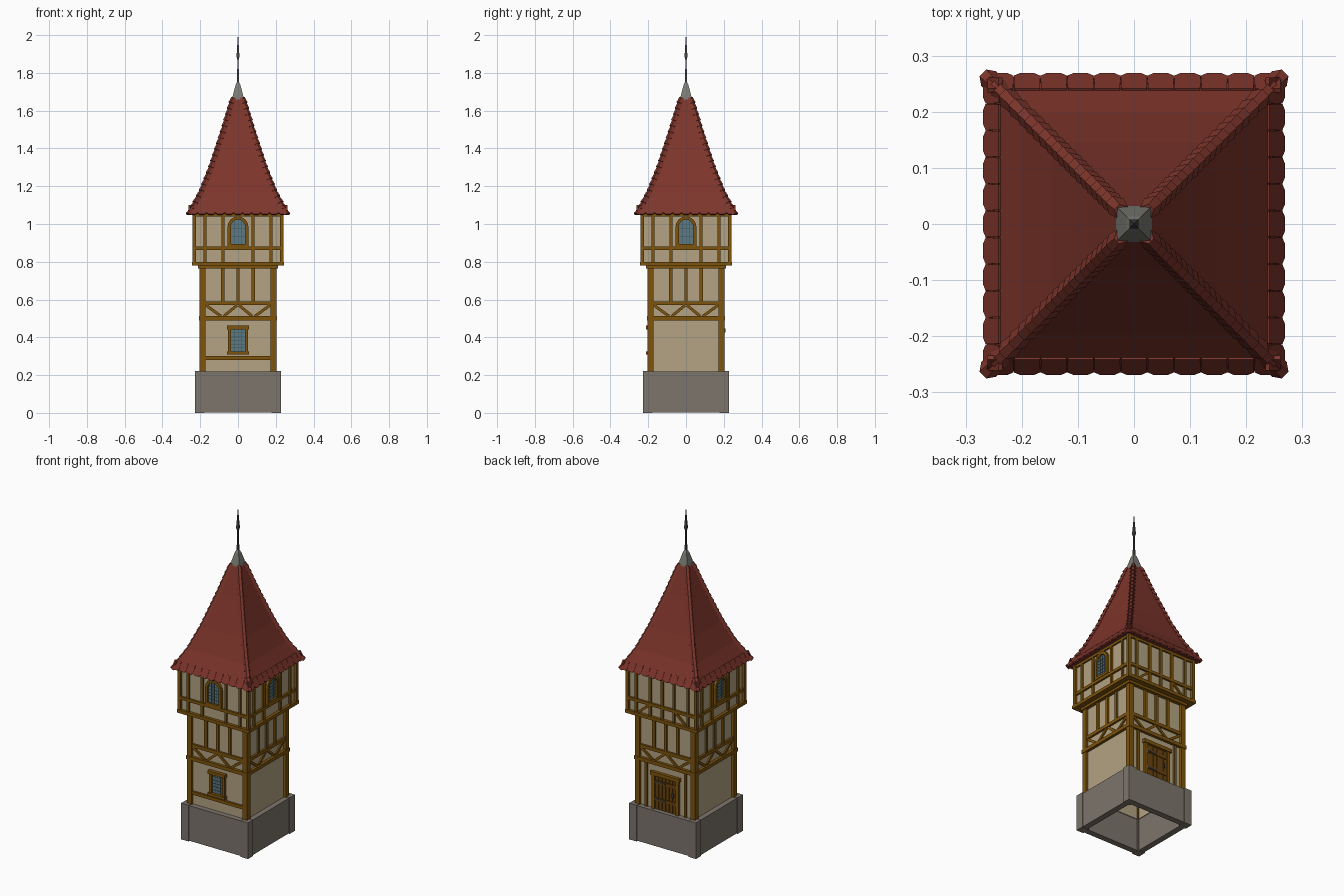
import bpy, bmesh, math
from mathutils import Vector, Matrix

if "Cube" in bpy.data.objects:
    bpy.data.objects.remove(bpy.data.objects["Cube"])


def material(name, r, g, b):
    m = bpy.data.materials.new(name)
    lin = [((c / 255 + 0.055) / 1.055) ** 2.4 for c in (r, g, b)]
    m.diffuse_color = (*lin, 1)
    m.use_nodes = True
    m.node_tree.nodes["Principled BSDF"].inputs["Base Color"].default_value = m.diffuse_color
    return m


PLASTER = material("plaster", 180, 163, 131)
TIMBER = material("timber", 126, 84, 12)
DOOR = material("door wood", 104, 66, 14)
STONE = material("stone", 125, 117, 108)
ROOF = material("roof tile", 125, 53, 43)
GLASS = material("window glass", 92, 122, 130)
LEAD = material("window lead", 66, 88, 94)
METAL = material("roof metal", 124, 124, 117)
IRON = material("iron", 72, 68, 64)

parts = {}


def part(name, mat):
    if name not in parts:
        parts[name] = (bmesh.new(), mat)
    return parts[name][0]


def solid(bm, rings, caps=True):
    """Loft between rings of equal point count."""
    vs = [[bm.verts.new(p) for p in r] for r in rings]
    n = len(rings[0])
    for a, b in zip(vs, vs[1:]):
        for i in range(n):
            j = (i + 1) % n
            bm.faces.new((a[i], a[j], b[j], b[i]))
    if caps:
        bm.faces.new(vs[0][::-1])
        bm.faces.new(vs[-1])


def plate(bm, k, pts, d0, d1):
    """Extrude a (u, z) outline between depths d0 and d1 on side k (0 front, 1 right, 2 back, 3 left)."""
    rot = Matrix.Rotation(k * math.pi / 2, 3, 'Z')
    solid(bm, [[rot @ Vector((u, -d, z)) for u, z in pts] for d in (d0, d1)])


def rect(bm, k, u0, u1, z0, z1, d0, d1):
    plate(bm, k, [(u0, z0), (u1, z0), (u1, z1), (u0, z1)], d0, d1)


def brace(bm, k, a, b, w, d0, d1):
    a, b = Vector(a), Vector(b)
    t = (b - a).normalized()
    n = Vector((-t.y, t.x)) * w / 2
    plate(bm, k, [a - n, b - n, b + n, a + n], d0, d1)


def square(h, z):
    return [(-h, -h, z), (h, -h, z), (h, h, z), (-h, h, z)]


# stone base: hollow, four walls and four corner blocks
for k in range(4):
    rect(part("base_walls", STONE), k, -0.215, 0.215, 0.003, 0.218, 0.185, 0.222)
    rect(part("base_corner_stones", STONE), k, 0.177, 0.227, 0, 0.222, 0.177, 0.227)

# plaster bodies: open lower storeys, closed upper storey
for k in range(4):
    rect(part("lower_plaster", PLASTER), k, -0.19, 0.19, 0.2, 0.79, 0.18, 0.19)
solid(part("upper_plaster", PLASTER), [square(0.226, 0.782), square(0.226, 1.07)])

# timber frame
for k in range(4):
    low = part("lower_timber_frame", TIMBER)
    rect(low, k, 0.172, 0.204, 0.2, 0.785, 0.172, 0.204)          # corner post
    rect(low, k, -0.207, 0.207, 0.49, 0.512, 0.185, 0.207)        # rails
    rect(low, k, -0.2, 0.2, 0.57, 0.59, 0.185, 0.202)
    rect(low, k, -0.212, 0.212, 0.765, 0.79, 0.185, 0.212)
    for u in (-0.08, 0, 0.08):                                    # studs
        rect(low, k, u - 0.009, u + 0.009, 0.585, 0.77, 0.185, 0.2)
    for s in (-1, 1):                                             # zigzag braces
        brace(low, k, (s * 0.17, 0.57), (s * 0.09, 0.512), 0.015, 0.185, 0.198)
        brace(low, k, (s * 0.075, 0.512), (s * 0.005, 0.57), 0.015, 0.185, 0.198)
    up = part("upper_timber_frame", TIMBER)
    rect(up, k, 0.222, 0.241, 0.785, 1.06, 0.222, 0.241)
    rect(up, k, -0.244, 0.244, 0.78, 0.8, 0.2, 0.244)
    rect(up, k, -0.236, 0.236, 0.862, 0.88, 0.22, 0.238)
    rect(up, k, -0.236, 0.236, 1.04, 1.06, 0.22, 0.236)
    studs = [-0.175, -0.08, 0.08, 0.175] + ([0] if k == 2 else [])
    for u in studs:
        rect(up, k, u - 0.008, u + 0.008, 0.795, 1.05, 0.22, 0.236)
    if k == 2:
        for s in (-1, 1):
            brace(up, k, (s * 0.16, 0.8), (s * 0.09, 0.862), 0.014, 0.22, 0.234)
rect(part("lower_timber_frame", TIMBER), 0, -0.18, 0.18, 0.28, 0.3, 0.185, 0.202)

# lower front window
fr = part("lower_window_frame", TIMBER)
rect(fr, 0, -0.058, 0.058, 0.442, 0.462, 0.185, 0.212)
rect(fr, 0, -0.058, 0.058, 0.308, 0.326, 0.185, 0.212)
for s in (-1, 1):
    rect(fr, 0, min(s * 0.053, s * 0.036), max(s * 0.053, s * 0.036), 0.32, 0.445, 0.185, 0.205)
rect(part("lower_window_glass", GLASS), 0, -0.037, 0.037, 0.324, 0.444, 0.188, 0.194)
for u in (-0.018, 0, 0.018):
    rect(part("lower_window_leads", LEAD), 0, u - 0.001, u + 0.001, 0.324, 0.444, 0.192, 0.196)
for i in range(1, 6):
    z = 0.324 + i * 0.02
    rect(part("lower_window_leads", LEAD), 0, -0.037, 0.037, z - 0.001, z + 0.001, 0.192, 0.196)


# arched windows in the upper storey (front, right, left)
def arch(h, z0, zs, zt, n=8):
    pts = [(h, z0)] + [(h * math.cos(math.pi * i / n), zs + (zt - zs) * math.sin(math.pi * i / n))
                       for i in range(n + 1)]
    return pts + [(-h, z0)]


for k in (0, 1, 3):
    outer, inner = arch(0.055, 0.88, 0.985, 1.04), arch(0.038, 0.895, 0.985, 1.023)
    for i in range(len(outer)):
        j = (i + 1) % len(outer)
        plate(part("arched_window_frames", TIMBER), k,
              [outer[i], outer[j], inner[j], inner[i]], 0.22, 0.241)
    plate(part("arched_window_glass", GLASS), k, arch(0.039, 0.894, 0.985, 1.024), 0.222, 0.23)
    for u in (-0.018, 0, 0.018):
        rect(part("arched_window_leads", LEAD), k, u - 0.001, u + 0.001, 0.895, 1.015, 0.228, 0.232)
    for i in range(1, 6):
        z = 0.895 + i * 0.02
        rect(part("arched_window_leads", LEAD), k, -0.037, 0.037, z - 0.001, z + 0.001, 0.228, 0.232)

# back door with planks, frame, hinges and ring
for i in range(6):
    u = -0.072 + i * 0.024
    rect(part("door_planks", DOOR), 2, u + 0.0008, u + 0.0232, 0.2, 0.43, 0.185, 0.196)
for z in (0.27, 0.375):
    rect(part("door_battens", DOOR), 2, -0.07, 0.07, z, z + 0.02, 0.19, 0.2)
    rect(part("door_hinges", IRON), 2, -0.072, 0.0, z + 0.006, z + 0.014, 0.195, 0.202)
rect(part("door_handle", IRON), 2, 0.045, 0.055, 0.315, 0.345, 0.19, 0.204)
df = part("door_frame", TIMBER)
rect(df, 2, -0.098, 0.098, 0.425, 0.447, 0.185, 0.21)
for s in (-1, 1):
    rect(df, 2, s * 0.081 - 0.01, s * 0.081 + 0.01, 0.2, 0.43, 0.185, 0.205)
    rect(df, 2, s * 0.133 - 0.008, s * 0.133 + 0.008, 0.2, 0.495, 0.185, 0.2)

# roof: flared square spire
profile = [(0.262, 1.055), (0.198, 1.17), (0.146, 1.3), (0.08, 1.5), (0.026, 1.68)]
solid(part("roof", ROOF), [square(h, z) for h, z in profile])

# scalloped eave tiles
N = 11
for k in range(4):
    for i in range(N):
        u, w = -0.262 + (i + 0.5) * 0.524 / N, 0.524 / N / 2
        rot = Matrix.Rotation(k * math.pi / 2, 3, 'Z')
        out = [(-w, .05), (-w, .004), (-w * .5, -.006), (w * .5, -.006), (w, .004), (w, .05)]
        rings = []
        for off in (-0.004, 0.005):
            rings.append([rot @ Vector((max(-0.268, min(0.268, u + a * (1 - b))),
                                        -(0.262 - b * 0.49 + off * 0.87), 1.055 + b * 0.87 + off * 0.49))
                          for a, b in out])
        solid(part("eave_tiles", ROOF), rings)

# overlapping hip tiles along the four edges
def hip_point(t):
    z = 1.052 + t * 0.62
    for (h0, z0), (h1, z1) in zip(profile, profile[1:]):
        if z <= z1 or z1 == profile[-1][1]:
            h = h0 + (h1 - h0) * (z - z0) / (z1 - z0)
            return Vector((h, -h, z))


T = 20
for k in range(4):
    rot = Matrix.Rotation(k * math.pi / 2, 3, 'Z')
    for i in range(T):
        a, b = hip_point(i / T), hip_point(min(1, (i + 1.25) / T))
        t = (b - a).normalized()
        s = Vector((1, 1, 0)).normalized()
        n = t.cross(s)
        if n.z < 0:
            n = -n
        rings = []
        for p, w, lift in ((a, 0.019, 0.008), (b, 0.014, 0.001)):
            sec = [(-w, -0.9 * w), (-0.45 * w, 0.002), (0.45 * w, 0.002), (w, -0.9 * w)]
            rings.append([rot @ (p + s * x + n * (y + lift)) for x, y in sec])
        solid(part("hip_tiles", ROOF), rings)

# metal cap and spear finial
solid(part("spire_cap", METAL), [square(h, z) for h, z in
      [(0.034, 1.65), (0.03, 1.67), (0.013, 1.735), (0.006, 1.75)]])
solid(part("finial", IRON), [square(h, z) for h, z in
      [(0.006, 1.74), (0.004, 1.82), (0.003, 1.868), (0.008, 1.885), (0.005, 1.93), (0.0008, 2.0)]])

# turn the gathered geometry into objects
for name, (bm, mat) in parts.items():
    bmesh.ops.recalc_face_normals(bm, faces=bm.faces)
    me = bpy.data.meshes.new(name)
    bm.to_mesh(me)
    bm.free()
    me.materials.append(mat)
    bpy.context.collection.objects.link(bpy.data.objects.new(name, me))
